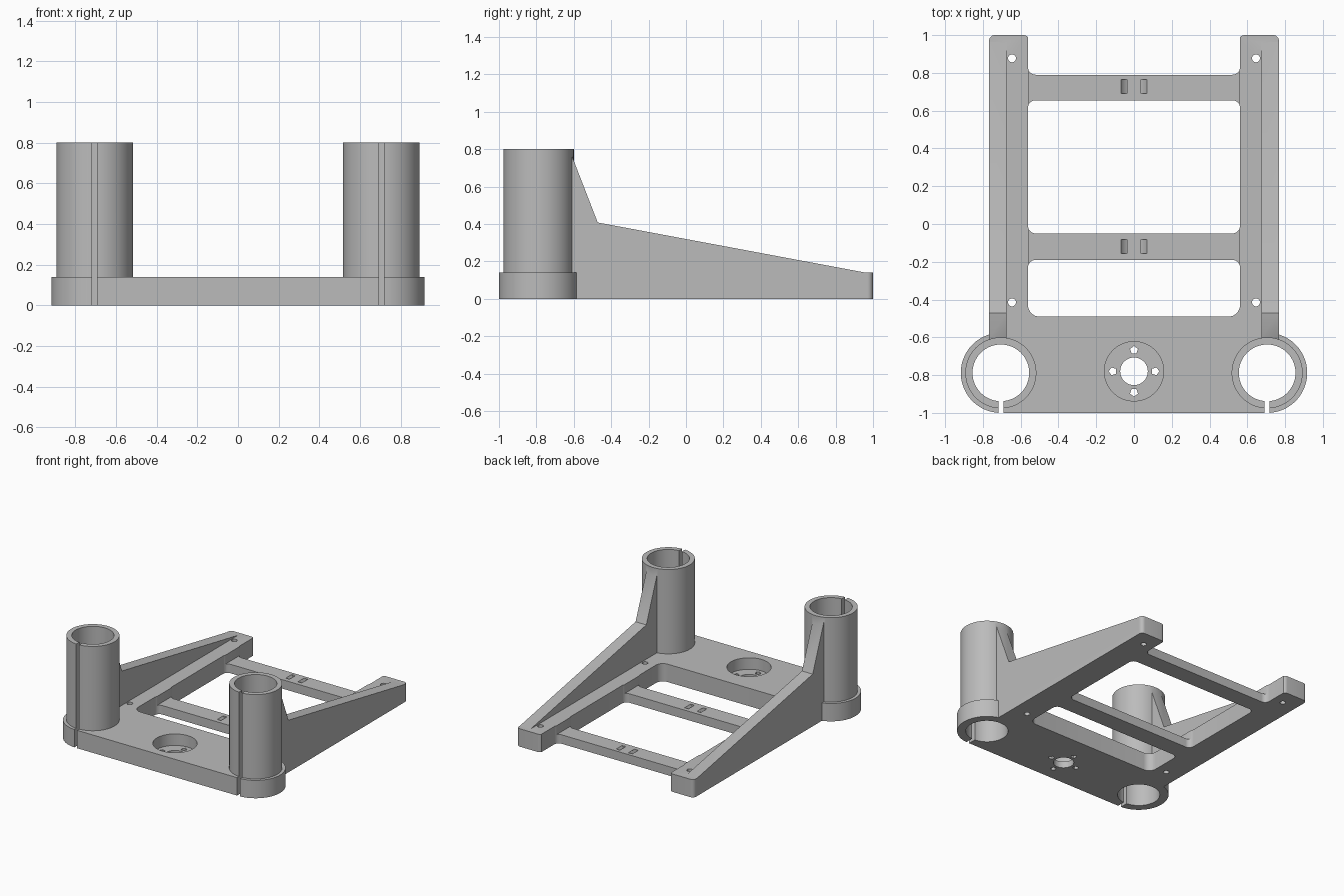
import bpy, bmesh
from math import pi, sin, cos, hypot
from mathutils import Vector

if "Cube" in bpy.data.objects:
    bpy.data.objects.remove(bpy.data.objects["Cube"], do_unlink=True)

grey = bpy.data.materials.new("plain_grey")
grey.use_nodes = True
colour = (0.5, 0.5, 0.5, 1)
grey.diffuse_color = colour
grey.node_tree.nodes["Principled BSDF"].inputs["Base Color"].default_value = colour

PLATE_H, BAR_H, TUBE_H = 0.14, 0.07, 0.80
TUBE_X, TUBE_Y = 0.705, -0.788
OVER = 0.1  # cutter overshoot


def extrude(name, points, direction):
    """Solid made by sweeping a closed outline along a direction."""
    bm = bmesh.new()
    face = bm.faces.new([bm.verts.new(p) for p in points])
    swept = bmesh.ops.extrude_face_region(bm, geom=[face])["geom"]
    bmesh.ops.translate(bm, vec=direction,
                        verts=[v for v in swept if isinstance(v, bmesh.types.BMVert)])
    bmesh.ops.recalc_face_normals(bm, faces=bm.faces)
    mesh = bpy.data.meshes.new(name)
    bm.to_mesh(mesh)
    bm.free()
    mesh.materials.append(grey)
    obj = bpy.data.objects.new(name, mesh)
    bpy.context.collection.objects.link(obj)
    return obj


def slab(name, x0, x1, y0, y1, z0, z1, radii=(0, 0, 0, 0)):
    """Block with rounded vertical corners, radii counter-clockwise from x0, y0."""
    points = []
    corners = [(x0, y0, 1, 1), (x1, y0, -1, 1), (x1, y1, -1, -1), (x0, y1, 1, -1)]
    for i, ((x, y, sx, sy), r) in enumerate(zip(corners, radii)):
        steps = 8 if r else 0
        for k in range(steps + 1):
            a = pi + i * pi / 2 + (k / steps * pi / 2 if steps else 0)
            points.append((x + sx * r + r * cos(a), y + sy * r + r * sin(a), z0))
    return extrude(name, points, (0, 0, z1 - z0))


def cylinder(name, x, y, r, z0, z1, sides=96, turn=0.0):
    points = [(x + r * cos(turn + 2 * pi * k / sides),
               y + r * sin(turn + 2 * pi * k / sides), z0) for k in range(sides)]
    return extrude(name, points, (0, 0, z1 - z0))


def combine(body, part, operation):
    part.hide_render = True
    mod = body.modifiers.new("combine", 'BOOLEAN')
    mod.operation, mod.solver, mod.object = operation, 'EXACT', part
    bpy.context.view_layer.objects.active = body
    bpy.ops.object.modifier_apply(modifier=mod.name)
    bpy.data.objects.remove(part, do_unlink=True)


# Front plate and the thinner sheet that becomes the cross bars
frame = slab("tube_holder_frame", -TUBE_X, TUBE_X, -1, -0.45, 0, PLATE_H)
solids = [slab("cross_bars", -0.6, 0.6, -0.5, 0.9, 0, BAR_H)]
cuts = []

for s in (-1, 1):
    # Side rail with rounded back corners
    x0, x1 = sorted((s * 0.555, s * 0.767))
    solids.append(slab("rail", x0, x1, -0.7, 1, 0, PLATE_H, (0, 0, 0.03, 0.03)))
    # Collar and upright tube
    solids.append(cylinder("collar", s * TUBE_X, TUBE_Y, 0.212, 0, PLATE_H))
    solids.append(cylinder("tube", s * TUBE_X, TUBE_Y, 0.188, 0, TUBE_H))
    # Sloping brace wall
    profile = [(-0.62, 0.05), (0.96, 0.05), (0.96, PLATE_H), (-0.472, 0.408), (-0.62, 0.79)]
    solids.append(extrude("brace", [(s * 0.767, y, z) for y, z in profile],
                          (-s * 0.093, 0, 0)))
    # Tube bore, clamp slit and rail screw holes
    cuts.append(cylinder("bore", s * TUBE_X, TUBE_Y, 0.15, -OVER, TUBE_H + OVER))
    cuts.append(slab("slit", s * TUBE_X - 0.013, s * TUBE_X + 0.013, -1 - OVER, TUBE_Y,
                     -OVER, TUBE_H + OVER))
    for y in (-0.415, 0.877):
        cuts.append(cylinder("screw_hole", s * 0.646, y, 0.021, -OVER, PLATE_H + OVER, 24))

# Openings between the bars
for y0, y1, radii in ((-0.49, -0.19, (0.06, 0.06, 0.04, 0.04)),
                      (-0.05, 0.655, (0.04,) * 4),
                      (0.79, 1.2, (0.04,) * 4)):
    cuts.append(slab("opening", -0.561, 0.561, y0, y1, -OVER, PLATE_H + OVER, radii))

# Curved strap channels in the bars
for y in (-0.12, 0.727):
    lift = 0.04
    arc = [pi + pi * k / 24 for k in range(25)]
    inner, outer = hypot(0.038, lift), hypot(0.07, lift)
    ring = [(outer * cos(a), outer * sin(a)) for a in arc]
    ring += [(inner * cos(a), inner * sin(a)) for a in reversed(arc)]
    cuts.append(extrude("strap_channel",
                        [(x, y - 0.037, BAR_H + lift + z) for x, z in ring], (0, 0.074, 0)))

# Round recess with a centre hole and four five-sided holes
cuts.append(cylinder("recess", 0, -0.78, 0.157, 0.05, PLATE_H + OVER))
cuts.append(cylinder("centre_hole", 0, -0.78, 0.073, -OVER, PLATE_H, 64))
for k in range(4):
    a = k * pi / 2
    cuts.append(cylinder("mount_hole", 0.112 * cos(a), -0.78 + 0.112 * sin(a), 0.022,
                         -OVER, PLATE_H, 5, a))

for part in solids:
    combine(frame, part, 'UNION')
for part in cuts:
    combine(frame, part, 'DIFFERENCE')

bpy.ops.object.select_all(action='DESELECT')
frame.select_set(True)
bpy.context.view_layer.objects.active = frame
bpy.ops.object.shade_smooth_by_angle(angle=pi / 6)
